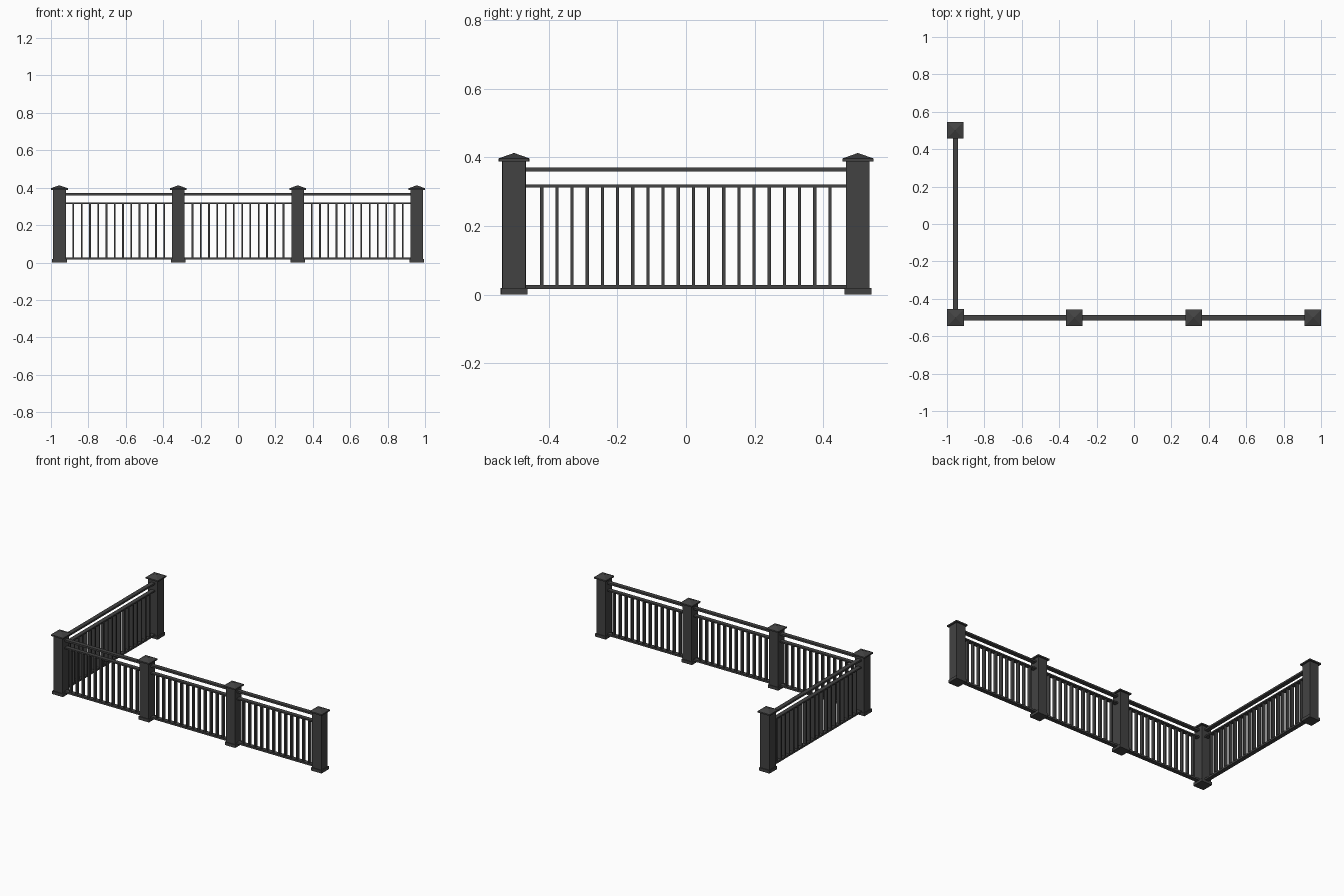
import bpy, bmesh
from mathutils import Vector

if "Cube" in bpy.data.objects:
    bpy.data.objects.remove(bpy.data.objects["Cube"])

mat = bpy.data.materials.new("dark_grey")
mat.diffuse_color = (0.055, 0.055, 0.055, 1)
mat.use_nodes = True
mat.node_tree.nodes["Principled BSDF"].inputs["Base Color"].default_value = mat.diffuse_color


def finish(name, bm):
    bmesh.ops.recalc_face_normals(bm, faces=bm.faces)
    me = bpy.data.meshes.new(name)
    bm.to_mesh(me)
    bm.free()
    me.materials.append(mat)
    ob = bpy.data.objects.new(name, me)
    bpy.context.collection.objects.link(ob)
    return ob


def add_box(bm, centre, size):
    vs = bmesh.ops.create_cube(bm, size=1)["verts"]
    for v in vs:
        v.co = Vector(centre) + Vector(a * b for a, b in zip(v.co, size))


def box(name, centre, size):
    bm = bmesh.new()
    add_box(bm, centre, size)
    return finish(name, bm)


def post(i, x, y, s=1.0):
    # Shaft and foot
    box(f"post_{i}", (x, y, 0.195), (0.067 * s, 0.067 * s, 0.39))
    box(f"post_base_{i}", (x, y, 0.01), (0.077 * s, 0.077 * s, 0.02))
    # Cap: thin slab with a low pyramid
    bm = bmesh.new()
    w = 0.044 * s
    corners = [(-w, -w), (w, -w), (w, w), (-w, w)]
    low, high = [[bm.verts.new((x + a, y + b, z)) for a, b in corners]
                 for z in (0.388, 0.397)]
    tip = bm.verts.new((x, y, 0.413))
    bm.faces.new(low)
    for k in range(4):
        n = (k + 1) % 4
        bm.faces.new((low[k], low[n], high[n], high[k]))
        bm.faces.new((high[k], high[n], tip))
    finish(f"post_cap_{i}", bm)


def panel(i, start, end, count, pitch=0.0442):
    # start and end are post centres on the xy plane
    a, b = Vector((*start, 0)), Vector((*end, 0))
    along_x = abs(b.x - a.x) > abs(b.y - a.y)
    mid, length = (a + b) / 2, (b - a).length - 0.064
    d = (b - a).normalized()

    def size(l, t, h):
        return (l, t, h) if along_x else (t, l, h)

    for name, z0, z1 in (("bottom_rail", 0.016, 0.028),
                         ("middle_rail", 0.312, 0.321),
                         ("top_rail", 0.359, 0.371)):
        box(f"{name}_{i}", (mid.x, mid.y, (z0 + z1) / 2), size(length, 0.028, z1 - z0))
    bm = bmesh.new()
    for k in range(count):
        c = mid + d * (k - (count - 1) / 2) * pitch
        add_box(bm, (c.x, c.y, 0.17), size(0.009, 0.024, 0.286))
    finish(f"balusters_{i}", bm)


# Front run of four posts plus one post at the back left
xs = [-0.955, -0.319, 0.319, 0.956]
Y = -0.501
for i, x in enumerate(xs):
    post(i, x, Y, 1.03 if i == 0 else 1.0)
post(4, -0.956, 0.501, 1.02)

# Three front panels and the long side panel
for i in range(3):
    panel(i, (xs[i], Y), (xs[i + 1], Y), 12)
panel(3, (-0.955, Y), (-0.955, 0.5), 20)
